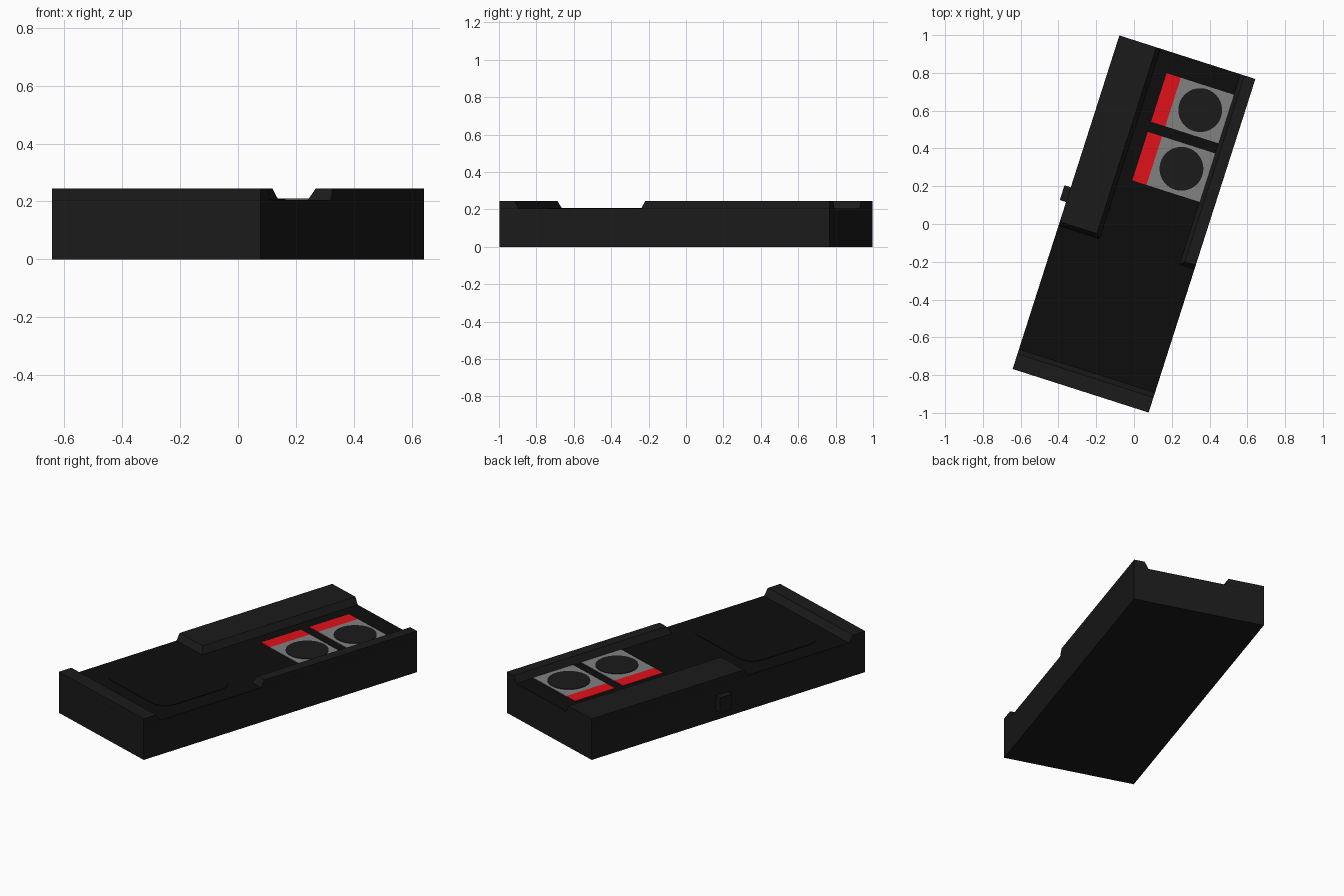
import bpy, bmesh, math

if "Cube" in bpy.data.objects:
    bpy.data.objects.remove(bpy.data.objects["Cube"])

YAW = math.radians(-17.75)      # the whole unit lies turned on the ground
W, L = 0.378, 0.927             # half width, half length
DECK, TOP = 0.205, 0.245
SLOPE = 0.022


def material(name, r, g, b):
    m = bpy.data.materials.new(name)
    m.diffuse_color = (r, g, b, 1)
    m.use_nodes = True
    m.node_tree.nodes["Principled BSDF"].inputs["Base Color"].default_value = m.diffuse_color
    return m


CASE = material("case_black", 0.0105, 0.0105, 0.0105)
DARK = material("deck_black", 0.004, 0.004, 0.004)
GREY = material("panel_grey", 0.22, 0.22, 0.22)
RED = material("stripe_red", 0.75, 0.005, 0.01)


def finish(name, bm, mat):
    bmesh.ops.recalc_face_normals(bm, faces=bm.faces[:])
    me = bpy.data.meshes.new(name)
    bm.to_mesh(me)
    bm.free()
    me.materials.append(mat)
    ob = bpy.data.objects.new(name, me)
    ob.rotation_euler.z = YAW
    bpy.context.collection.objects.link(ob)
    return ob


def block(name, x, y, z, mat, taper=(0, 0, 0, 0), corner=0):
    """Box from ranges; taper pulls the top in at (x0, x1, y0, y1)."""
    bm = bmesh.new()
    bmesh.ops.create_cube(bm, size=1)
    for v in bm.verts:
        up = v.co.z > 0
        ix, iy, iz = int(v.co.x > 0), int(v.co.y > 0), int(up)
        dx = (taper[0], -taper[1])[ix] if up else 0
        dy = (taper[2], -taper[3])[iy] if up else 0
        v.co = (x[ix] + dx, y[iy] + dy, z[iz])
    if corner:
        edges = [e for e in bm.edges
                 if abs(e.verts[0].co.z - e.verts[1].co.z) > 1e-4]
        bmesh.ops.bevel(bm, geom=edges, offset=corner, segments=8,
                        profile=0.5, affect='EDGES')
    return finish(name, bm, mat)


def disc(name, x, y, r, z, mat):
    bm = bmesh.new()
    bmesh.ops.create_cone(bm, cap_ends=True, segments=48, radius1=r,
                          radius2=r, depth=z[1] - z[0])
    bmesh.ops.translate(bm, vec=(x, y, (z[0] + z[1]) / 2), verts=bm.verts[:])
    return finish(name, bm, mat)


# Main case and its dark top plate
block("case", (-W, W), (-L, L), (0, DECK - 0.002), CASE)
block("deck_plate", (-W, W), (-L, L), (DECK - 0.002, DECK), DARK)

# Raised rims with sloped inner edges
block("left_rim", (-W, -0.15), (-0.13, L), (DECK, TOP), CASE,
      (0, SLOPE, SLOPE, 0))
block("right_rim", (0.295, W), (-0.13, L), (DECK, TOP), CASE,
      (SLOPE, 0, SLOPE, 0))
block("front_lip", (-W, W), (-L, -0.817), (DECK, TOP), CASE,
      (0, 0, 0, SLOPE + 0.004))

# Rounded pad on the front deck
block("touch_pad", (-0.27, 0.268), (-0.72, -0.224),
      (DECK, DECK + 0.003), DARK, corner=0.09)

# Two grey panels, each with a red stripe and a round cap
for i, y in enumerate((0.352, 0.678)):
    ys = (y - 0.135, y + 0.135)
    block(f"red_stripe_{i + 1}", (-0.079, 0), ys, (DECK, DECK + 0.003), RED)
    block(f"grey_panel_{i + 1}", (0, 0.3), ys, (DECK, DECK + 0.003), GREY)
    disc(f"round_cap_{i + 1}", 0.15, y + 0.003, 0.116,
         (DECK + 0.003, DECK + 0.006), CASE)

# Small button on the left side
block("side_button", (-W - 0.035, -W), (0.001, 0.083), (0.055, 0.145), CASE)
